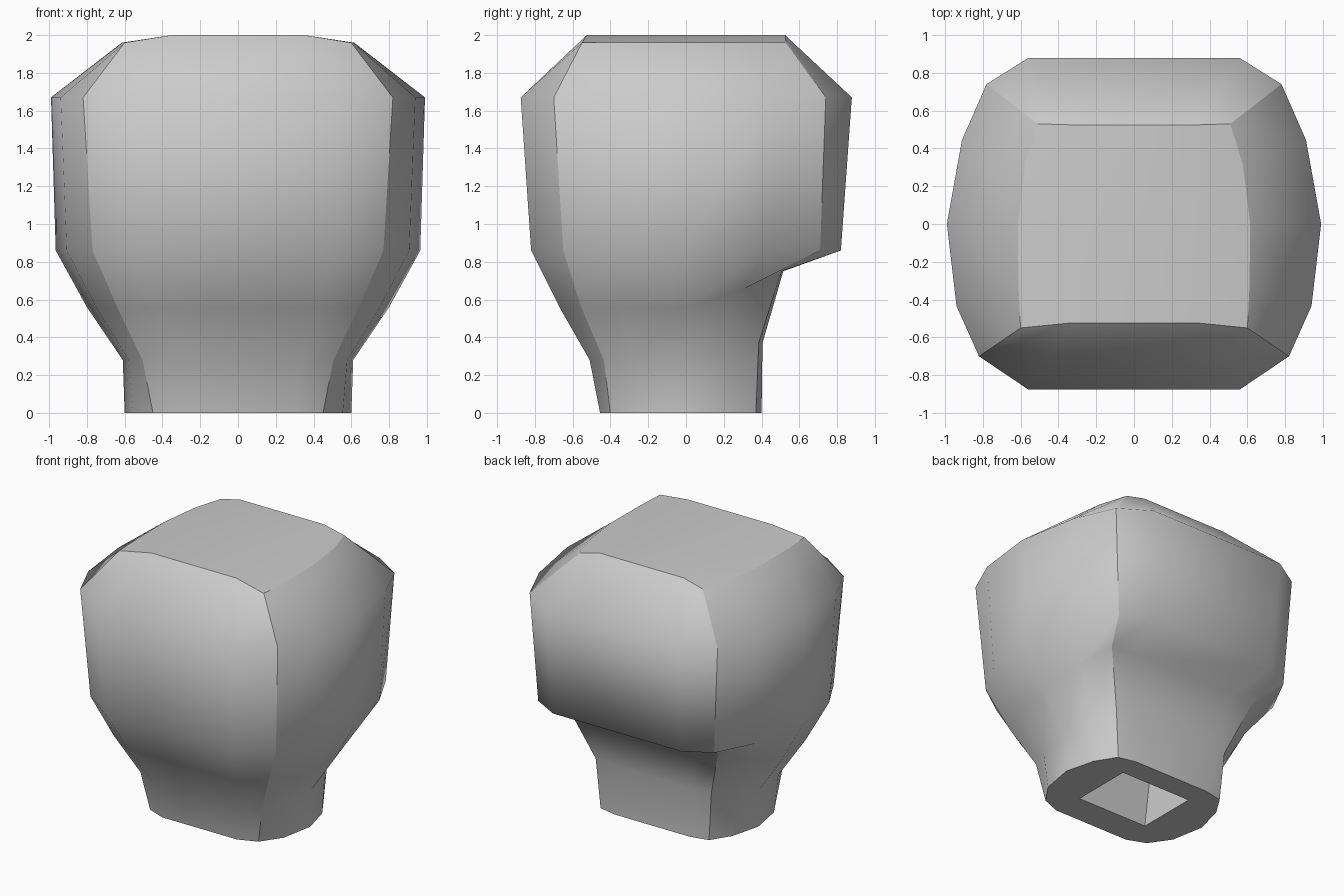
import bpy, bmesh

if "Cube" in bpy.data.objects:
    bpy.data.objects.remove(bpy.data.objects["Cube"])

# Loft levels from inside the neck socket, over the rim and up to the crown:
# flat half width, front corner x, side x, back corner x,
# front y, front corner y, back corner y, back y, z front, z back
LEVELS = [
    (.24, .36, .36, .36, -.25, -.25, .25, .25, .50, .50),    # socket end
    (.20, .29, .29, .29, -.23, -.23, .23, .23, 0, 0),        # socket rim
    (.31, .45, .60, .45, -.455, -.40, .37, .40, 0, 0),       # neck base
    (.35, .505, .61, .48, -.51, -.435, .385, .405, .28, .37),
    (.44, .64, .80, .62, -.67, -.555, .505, .515, .56, .75),
    (.53, .77, .965, .73, -.82, -.65, .71, .82, .86, .86),
    (.56, .82, .99, .78, -.875, -.70, .74, .878, 1.67, 1.67),
    (.35, .60, .615, .51, -.525, -.55, .53, .525, 1.96, 1.96),  # crown
]
CROWN_RISE = .04


def half_ring(p):
    xi, xf, xm, xb, yf, ycf, ycb, yb, zf, zb = p
    return [(xi, yf, zf), (xf, ycf, zf),
            (xf + .7 * (xm - xf), .62 * ycf, zf), (xm, 0, zf),
            (xb + .62 * (xm - xb), .6 * ycb, .5 * (zf + zb)),
            (xb, ycb, zb), (xi, yb, zb)]


bm = bmesh.new()
rings = []
for level in LEVELS:
    half = half_ring(level)
    if level is LEVELS[-1]:
        # the flat top is a little higher than its side rims
        for i in (0, 6):
            half[i] = (half[i][0], half[i][1], half[i][2] + CROWN_RISE)
    points = half + [(-x, y, z) for x, y, z in reversed(half)]
    rings.append([bm.verts.new(c) for c in points])

# Walls
n = len(rings[0])
for a, b in zip(rings, rings[1:]):
    for i in range(n):
        j = (i + 1) % n
        bm.faces.new((a[i], a[j], b[j], b[i]))

# Socket ceiling
bm.faces.new(list(reversed(rings[0])))

# Crown: raised middle strip between sloped side strips
top = rings[-1]
right = [top[0]] + [bm.verts.new((.35, v.co.y, 2)) for v in top[2:5]] + [top[6]]
left = [top[13]] + [bm.verts.new((-.35, v.co.y, 2)) for v in top[11:8:-1]] + [top[7]]
for k in range(4):
    bm.faces.new((right[k], right[k + 1], left[k + 1], left[k]))
for inner, rim in ((right, top[1:6]), (left, top[12:7:-1])):
    bm.faces.new((inner[0], rim[0], rim[1], inner[1]))
    bm.faces.new((inner[1], rim[1], rim[2], inner[2]))
    bm.faces.new((inner[2], rim[2], rim[3], inner[3]))
    bm.faces.new((inner[3], rim[3], rim[4], inner[4]))

bmesh.ops.recalc_face_normals(bm, faces=bm.faces[:])
for f in bm.faces:
    f.smooth = True

# Sharp creases: corner columns, socket, neck base and crown rim
for a, b in zip(rings, rings[1:]):
    for i in (1, 5, 8, 12):
        bm.edges.get((a[i], b[i])).smooth = False
for ring in (rings[0], rings[1], rings[2], top):
    for i in range(n):
        bm.edges.get((ring[i], ring[(i + 1) % n])).smooth = False

mesh = bpy.data.meshes.new("head")
bm.to_mesh(mesh)
bm.free()
bpy.context.collection.objects.link(bpy.data.objects.new("head", mesh))
